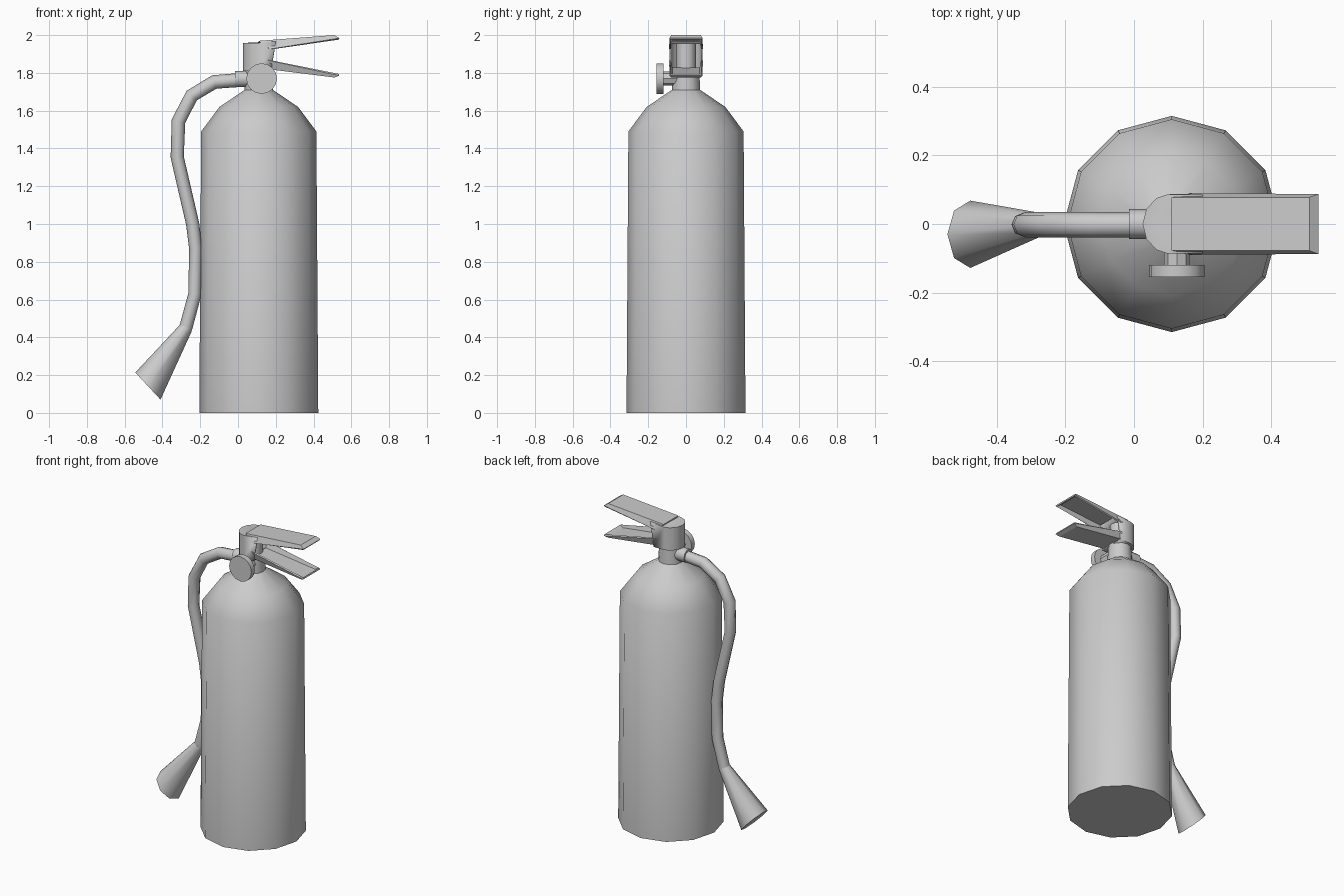
import bpy, bmesh, math
from mathutils import Vector

if "Cube" in bpy.data.objects:
    bpy.data.objects.remove(bpy.data.objects["Cube"])

CX = 0.11  # axis of the cylinder body


def finish(name, bm, angle=None, thick=None):
    bmesh.ops.recalc_face_normals(bm, faces=bm.faces)
    me = bpy.data.meshes.new(name)
    bm.to_mesh(me)
    bm.free()
    ob = bpy.data.objects.new(name, me)
    bpy.context.collection.objects.link(ob)
    if thick:
        m = ob.modifiers.new("thickness", 'SOLIDIFY')
        m.thickness = thick
        m.offset = 0
    if angle:
        bpy.ops.object.select_all(action='DESELECT')
        ob.select_set(True)
        bpy.context.view_layer.objects.active = ob
        bpy.ops.object.shade_smooth_by_angle(angle=math.radians(angle))
    return ob


def sweep(name, pts, radii, sides, angle=42, ref=(0, 1, 0), end_dir=None, turn=0.0):
    """Rings of varying radius along a path, capped at both ends."""
    bm = bmesh.new()
    pts = [Vector(p) for p in pts]
    ref, rings = Vector(ref), []
    for i, p in enumerate(pts):
        a = (p - pts[i - 1]).normalized() if i else Vector()
        b = (pts[i + 1] - p).normalized() if i < len(pts) - 1 else Vector()
        t = (a + b).normalized()
        if end_dir and i == len(pts) - 1:
            t = Vector(end_dir).normalized()
        u = (ref - t * ref.dot(t)).normalized()
        v = t.cross(u)
        ring = []
        for k in range(sides):
            w = 2 * math.pi * k / sides + turn
            ring.append(bm.verts.new(p + (u * math.cos(w) + v * math.sin(w)) * radii[i]))
        rings.append(ring)
    for r, s in zip(rings, rings[1:]):
        for k in range(sides):
            j = (k + 1) % sides
            bm.faces.new((r[k], r[j], s[j], s[k]))
    bm.faces.new(rings[0])
    bm.faces.new(rings[-1])
    return finish(name, bm, angle)


def lever(name, plate, rim):
    """Tapered channel; plate and rim are (x, z) at the head and at the tip."""
    bm = bmesh.new()

    def pair(p, y):
        return [bm.verts.new((p[0], s * y, p[1])) for s in (-1, 1)]
    p0, p1 = pair(plate[0], 0.075), pair(plate[1], 0.075)
    r0, r1 = pair(rim[0], 0.085), pair(rim[1], 0.085)
    bm.faces.new((p0[0], p1[0], p1[1], p0[1]))
    bm.faces.new((p1[0], r1[0], r1[1], p1[1]))
    for s in (0, 1):
        bm.faces.new((p0[s], p1[s], r1[s], r0[s]))
    return finish(name, bm, None, 0.01)


# Tank with shoulder and neck
prof = [(0, .315), (1.49, .305), (1.62, .208), (1.71, .075), (1.82, .07)]
sweep("tank", [(CX, 0, z) for z, r in prof], [r for z, r in prof], 12)

# Valve core between the levers
sweep("valve_core", [(CX + .01, 0, 1.80), (CX + .01, 0, 1.955)], [.052, .052], 12)

# Valve head: rounded back, two cheeks, open towards the levers
bm = bmesh.new()
plan = [(.2, -.083), (.1, -.083)]
for k in range(1, 6):
    w = math.radians(-90 - 30 * k)
    plan.append((.105 + .076 * math.cos(w), .083 * math.sin(w)))
plan += [(.1, .083), (.2, .083)]
top = [bm.verts.new((x, y, 1.955 + max(0, x - .1) * .08)) for x, y in plan]
low = [bm.verts.new((min(x, .175), y, 1.812)) for x, y in plan]
for i in range(len(plan) - 1):
    bm.faces.new((top[i], top[i + 1], low[i + 1], low[i]))
bm.faces.new(top)
bm.faces.new(low)
finish("valve_head", bm, 35, 0.01)

# Levers, facing each other
lever("upper_lever", [(.11, 1.965), (.51, 1.996)], [(.17, 1.925), (.535, 1.98)])
lever("lower_lever", [(.15, 1.825), (.51, 1.78)], [(.16, 1.868), (.535, 1.79)])

# Pressure gauge and its stem
sweep("gauge_dial", [(.125, -.12, 1.77), (.125, -.155, 1.77)], [.081, .081], 16, ref=(0, 0, 1))
sweep("gauge_stem", [(.125, -.03, 1.77), (.125, -.125, 1.77)], [.037, .037], 8, ref=(0, 0, 1))

# Hose collar, hose and flared nozzle
sweep("hose_collar", [(.06, 0, 1.767), (-.015, 0, 1.767)], [.043, .043], 12)
hose = [(.02, 1.763), (-.125, 1.752), (-.245, 1.68), (-.315, 1.545), (-.322, 1.355),
        (-.24, 1.0), (-.224, .87), (-.228, .63), (-.278, .445)]
sweep("hose", [(x, -.002, z) for x, z in hose], [.037] * 4 + [.035] * 5, 8, angle=50)
sweep("nozzle", [(-.274, -.002, .452), (-.477, -.03, .142)], [.035, .098], 8,
      angle=50, end_dir=(-.73, 0, -.68))
